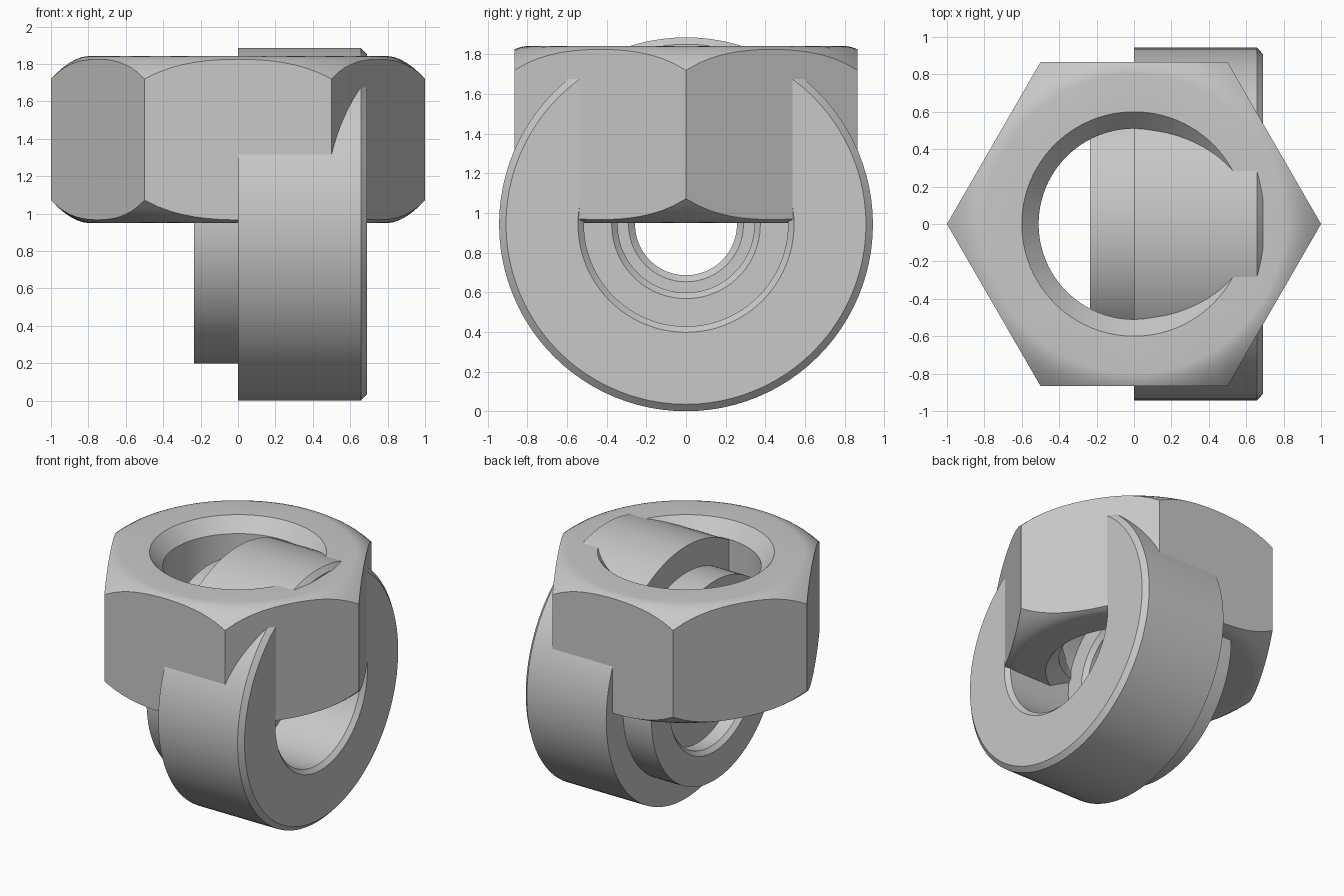
import bpy, bmesh, math

if "Cube" in bpy.data.objects:
    bpy.data.objects.remove(bpy.data.objects["Cube"])

steel = bpy.data.materials.new("light grey steel")
steel.diffuse_color = (0.58, 0.58, 0.58, 1)
steel.use_nodes = True
steel.node_tree.nodes["Principled BSDF"].inputs["Base Color"].default_value = steel.diffuse_color


def revolve(name, count, point):
    """Closed ring solid: point(angle) returns the section loop at that angle."""
    bm = bmesh.new()
    rings = [[bm.verts.new(p) for p in point(2 * math.pi * i / count)] for i in range(count)]
    n = len(rings[0])
    for i in range(count):
        a, b = rings[i], rings[(i + 1) % count]
        for j in range(n):
            k = (j + 1) % n
            bm.faces.new((a[j], a[k], b[k], b[j]))
    bmesh.ops.recalc_face_normals(bm, faces=bm.faces)
    mesh = bpy.data.meshes.new(name)
    bm.to_mesh(mesh)
    bm.free()
    mesh.materials.append(steel)
    obj = bpy.data.objects.new(name, mesh)
    bpy.context.collection.objects.link(obj)
    bpy.ops.object.select_all(action='DESELECT')
    obj.select_set(True)
    bpy.context.view_layer.objects.active = obj
    bpy.ops.object.shade_smooth_by_angle(angle=math.radians(28))
    return obj


# Hex nut: upright axis, rounded-off corners, chamfered bore
BOTTOM, TOP = 0.95, 1.842


def nut_section(t):
    sector = math.pi / 3
    rim = math.cos(sector / 2) / math.cos(t % sector - sector / 2)
    crown = []
    for i in range(7):
        r = 0.8 + (rim - 0.8) * i / 6
        crown.append((r, 0.122 * ((r - 0.8) / 0.2) ** 1.8))
    half = [(0.51, 0.10), (0.6, 0)] + crown
    loop = [(r, TOP - d) for r, d in half] + [(r, BOTTOM + d) for r, d in reversed(half)]
    return [(r * math.cos(t), r * math.sin(t), z) for r, z in loop]


revolve("hex_nut", 96, nut_section)

# Flanged bushing: lying along x, with hub, counterbores and stepped bore
CENTRE = 0.943
PROFILE = [
    (0.69, 0.545), (0.69, 0.908), (0.657, 0.943), (0, 0.943),     # flange
    (0, 0.745), (-0.235, 0.745), (-0.235, 0.53), (-0.205, 0.50),  # hub
    (-0.10, 0.50), (-0.10, 0.29), (-0.07, 0.257),                 # hub recess
    (0.02, 0.257), (0.05, 0.29), (0.05, 0.345), (0.12, 0.345),    # stepped bore
    (0.15, 0.375), (0.15, 0.515), (0.66, 0.515),                  # flange recess
]


def bushing_section(t):
    return [(x, r * math.cos(t), CENTRE + r * math.sin(t)) for x, r in PROFILE]


revolve("flanged_bushing", 96, bushing_section)
